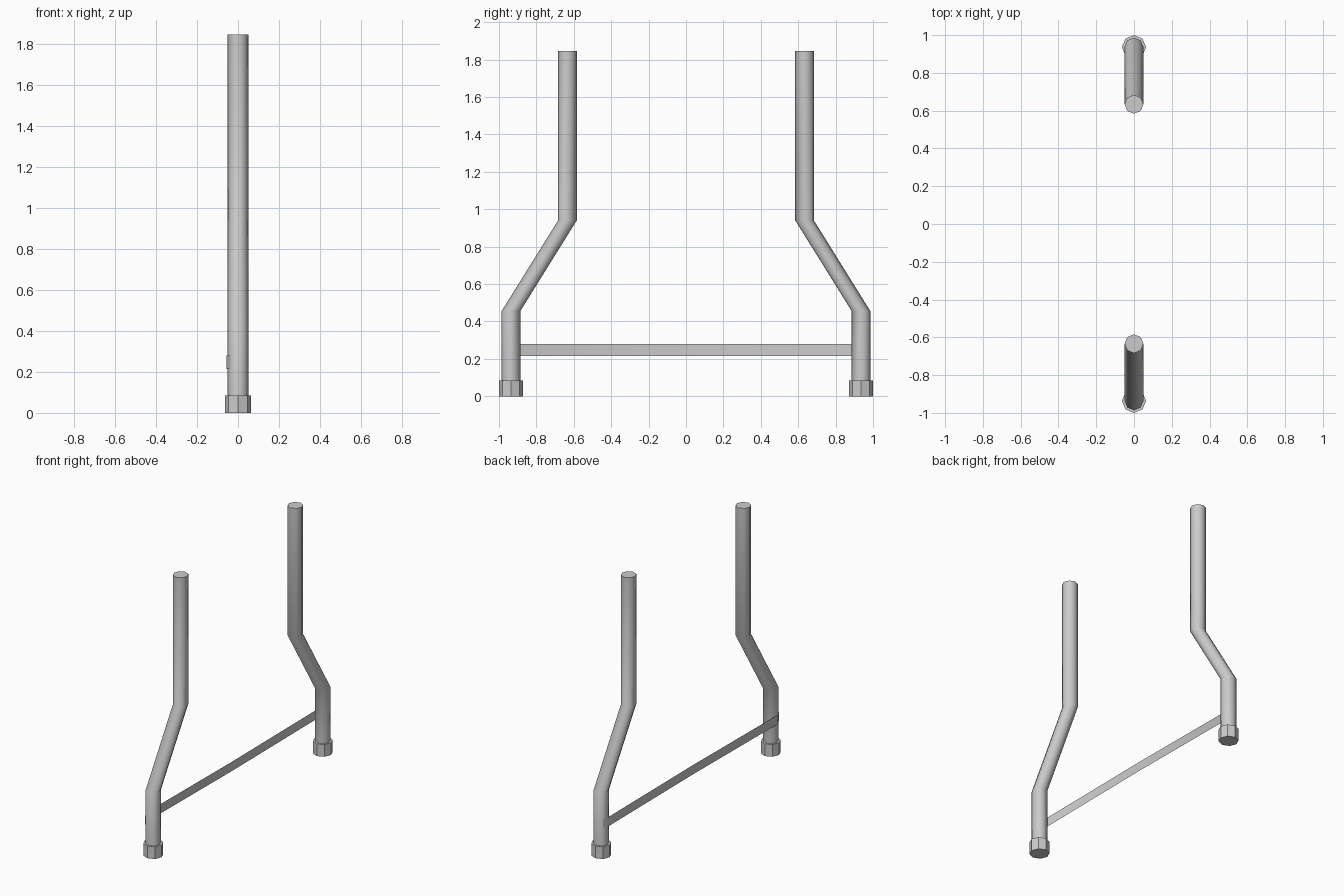
import bpy, bmesh, math

if "Cube" in bpy.data.objects:
    bpy.data.objects.remove(bpy.data.objects["Cube"])

SIDES = 8


def make_object(name, bm, smooth_angle=None):
    bmesh.ops.recalc_face_normals(bm, faces=bm.faces[:])
    mesh = bpy.data.meshes.new(name)
    bm.to_mesh(mesh)
    bm.free()
    obj = bpy.data.objects.new(name, mesh)
    bpy.context.collection.objects.link(obj)
    if smooth_angle:
        bpy.ops.object.select_all(action='DESELECT')
        obj.select_set(True)
        bpy.context.view_layer.objects.active = obj
        bpy.ops.object.shade_smooth_by_angle(angle=math.radians(smooth_angle))
    return obj


def octagon_tube(name, path, radius, smooth_angle=None):
    """Capped tube with level octagonal rings at each (y, z) path point."""
    bm = bmesh.new()
    rings = []
    for y, z in path:
        rings.append([bm.verts.new((radius * math.cos(i * math.tau / SIDES),
                                    y + radius * math.sin(i * math.tau / SIDES), z))
                      for i in range(SIDES)])
    for low, high in zip(rings, rings[1:]):
        for i in range(SIDES):
            j = (i + 1) % SIDES
            bm.faces.new((low[i], low[j], high[j], high[i]))
    bm.faces.new(rings[0])
    bm.faces.new(rings[-1])
    return make_object(name, bm, smooth_angle)


# Bent posts and their feet, mirrored front to back
for side, s in (("front", -1), ("back", 1)):
    octagon_tube(side + "_post",
                 [(s * 0.936, 0.02), (s * 0.936, 0.455),
                  (s * 0.634, 0.94), (s * 0.634, 1.845)], 0.05, 60)
    octagon_tube(side + "_foot", [(s * 0.936, 0), (s * 0.936, 0.085)], 0.064)

# Thin strap between the posts, its ends folded around their sides
half = [(-0.037, 0.972), (-0.056, 0.936), (-0.048, 0.0)]
path = half + [(x, -y) for x, y in reversed(half[:-1])]
bm = bmesh.new()
pairs = [[bm.verts.new((x, y, z)) for z in (0.215, 0.28)] for x, y in path]
for a, b in zip(pairs, pairs[1:]):
    bm.faces.new((a[0], b[0], b[1], a[1]))
make_object("strap", bm, 60)
